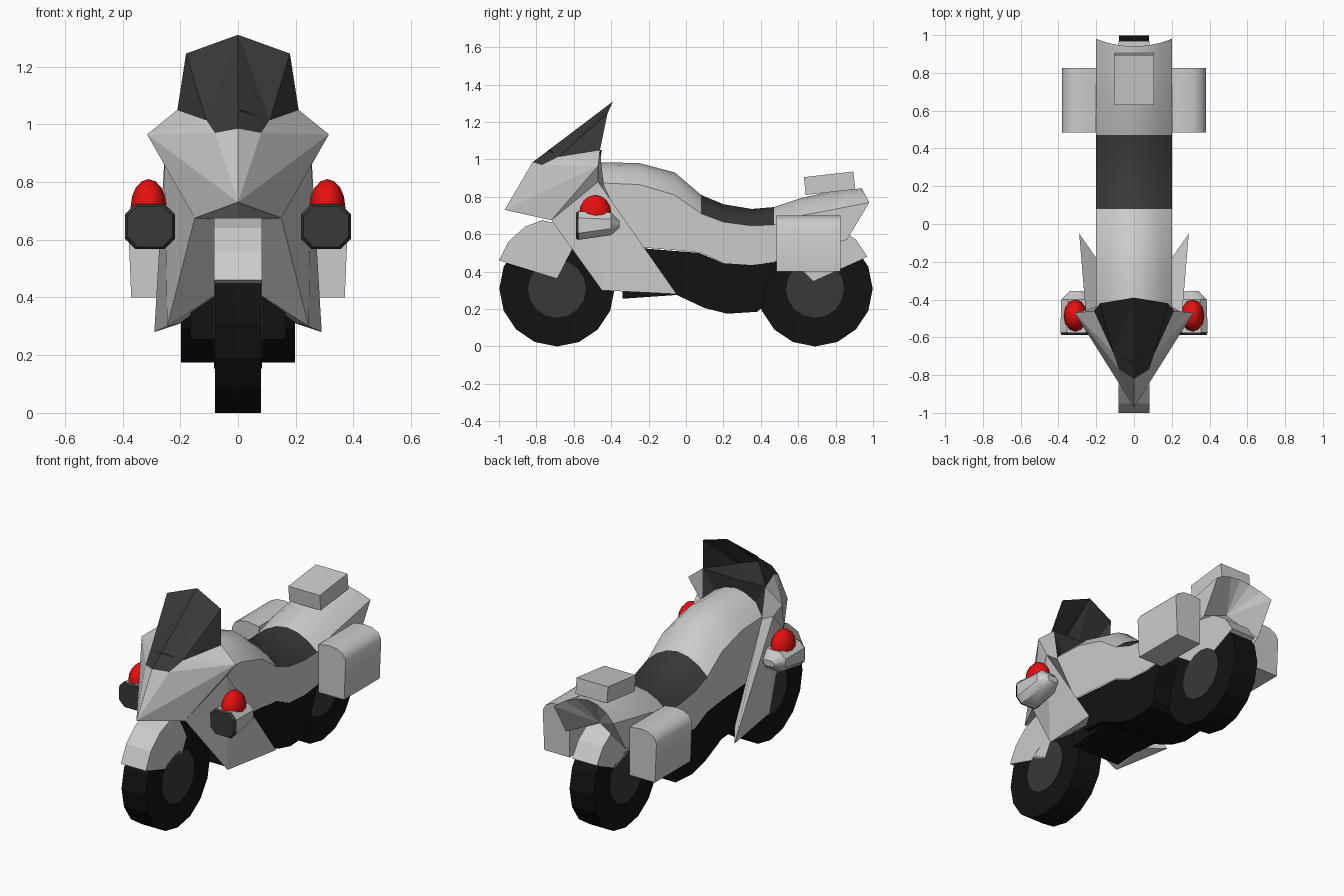
import bpy, bmesh, math
from mathutils import Matrix

if "Cube" in bpy.data.objects:
    bpy.data.objects.remove(bpy.data.objects["Cube"])


def material(name, v, rgb=None):
    m = bpy.data.materials.new(name)
    m.diffuse_color = (*(rgb or (v, v, v)), 1)
    m.use_nodes = True
    m.node_tree.nodes["Principled BSDF"].inputs["Base Color"].default_value = m.diffuse_color
    return m


RUBBER = material("rubber", 0.006)
DARK = material("dark_plastic", 0.04)
RED = material("red_lens", 0, (0.8, 0.005, 0.005))


def finish(name, bm, mat=None, smooth=None):
    bmesh.ops.remove_doubles(bm, verts=bm.verts, dist=0.0005)
    bmesh.ops.recalc_face_normals(bm, faces=bm.faces)
    me = bpy.data.meshes.new(name)
    bm.to_mesh(me)
    bm.free()
    ob = bpy.data.objects.new(name, me)
    bpy.context.collection.objects.link(ob)
    if mat:
        me.materials.append(mat)
    if smooth:
        bpy.ops.object.select_all(action='DESELECT')
        ob.select_set(True)
        bpy.context.view_layer.objects.active = ob
        bpy.ops.object.shade_smooth_by_angle(angle=math.radians(smooth))
    return ob


def panels(name, pts, faces, mat=None):
    """Mirrored shell: faces are strings of point letters for the +x half."""
    bm = bmesh.new()
    for f in faces:
        for s in (1, -1):
            co = [(s * pts[c][0], *pts[c][1:]) for c in f][::s]
            bm.faces.new([bm.verts.new(p) for p in co])
    return finish(name, bm, mat)


def extrude(name, profile, x0, x1, mat=None):
    """Side profile of (y, z) points extruded across x."""
    bm = bmesh.new()
    f = bm.faces.new([bm.verts.new((x0, y, z)) for y, z in profile])
    g = bmesh.ops.extrude_face_region(bm, geom=[f])["geom"]
    bmesh.ops.translate(bm, vec=(x1 - x0, 0, 0),
                        verts=[v for v in g if isinstance(v, bmesh.types.BMVert)])
    return finish(name, bm, mat)


def rings(name, loops, mat=None, smooth=None, closed=True):
    """Skin a list of equal-length point loops; cap the ends when closed."""
    bm = bmesh.new()
    vs = [[bm.verts.new(p) for p in l] for l in loops]
    n = len(loops[0])
    for a, b in zip(vs, vs[1:]):
        for i in range(n if closed else n - 1):
            j = (i + 1) % n
            bm.faces.new((a[i], a[j], b[j], b[i]))
    if closed:
        bm.faces.new(vs[0])
        bm.faces.new(vs[-1][::-1])
    return finish(name, bm, mat, smooth)


def cylinder(name, r, width, y, z, mat):
    bm = bmesh.new()
    bmesh.ops.create_cone(bm, cap_ends=True, segments=16, radius1=r, radius2=r, depth=width,
                          matrix=Matrix.Translation((0, y, z)) @ Matrix.Rotation(math.pi / 2, 4, 'Y'))
    return finish(name, bm, mat)


# Wheels
for label, y in (("front", -0.69), ("rear", 0.69)):
    cylinder(label + "_tyre", 0.308, 0.16, y, 0.308, RUBBER)
    cylinder(label + "_rim", 0.155, 0.166, y, 0.308, DARK)

# Mudguards
extrude("front_mudguard", [(-1, .46), (-.95, .56), (-.86, .64), (-.77, .675), (-.68, .655),
                           (-.61, .52), (-.69, .365)], -.083, .083)
extrude("rear_mudguard", [(.97, .48), (.91, .57), (.81, .64), (.69, .665), (.56, .63),
                          (.47, .52), (.6, .43), (.68, .35)], -.083, .083)

# Tank, seat, tail and side walls from stations (y, top, crease, low)
ST = [(-.47, .985, .875, .54), (-.25, .98, .865, .53), (-.06, .93, .81, .515),
      (.08, .81, .71, .50), (.2, .76, .665, .445), (.35, .735, .645, .435),
      (.47, .745, .65, .45), (.62, .795, .70, .50), (.78, .83, .73, .55), (.96, .845, .77, .57)]
ARCH = ((-.2, 0), (-.14, .52), (-.07, .88), (0, 1), (.07, .88), (.14, .52), (.2, 0))


def arch(i):
    y, t, c, _ = ST[i]
    flare = 1 if i == len(ST) - 1 else 0
    return [(x, y + flare * (.02 - .04 * k), c + (t - c) * k) for x, k in ARCH]


for name, a, b, mat in (("tank", 0, 3, None), ("seat", 3, 6, DARK), ("tail", 6, 9, None)):
    rings(name, [arch(i) for i in range(a, b + 1)], mat, 35, closed=False)
for side in (-1, 1):
    wall = []
    for i, (y, t, c, low) in enumerate(ST):
        end = i == len(ST) - 1
        wall.append([(side * .2, y + .02 * end, c), (side * .2, y - .1 * end, low)])
    rings("side_panel", wall, closed=False)

# Hollow tail end
bm = bmesh.new()
rim = [(-.2, .86, .57)] + arch(9) + [(.2, .86, .57)]
for p, q in zip(rim, rim[1:]):
    bm.faces.new([bm.verts.new(v) for v in (p, q, (0, .82, .66))])
finish("tail_end", bm)

# Engine block
extrude("engine", [(-.3, .53), (.07, .5), (.2, .445), (.35, .435), (.48, .45), (.42, .3),
                   (.41, .21), (.38, .185), (.22, .175), (.1, .205), (-.06, .28), (-.2, .29)],
        -.197, .197, RUBBER)
extrude("engine_front", [(-.34, .255), (-.34, .4), (-.3, .53), (-.05, .5), (-.05, .275)],
        -.165, .165, RUBBER)

# Fairing and windscreen share their seam points
P = dict(N=(0, -.97, .73), A=(0, -.82, .985), B=(.08, -.77, .97), C=(.11, -.68, 1.015),
         D=(.21, -.46, 1.05), E=(.315, -.47, .965), F=(.255, -.47, .88), G=(.29, -.05, .28),
         H=(.245, -.45, .30), I=(.15, -.72, .675), J=(.06, -.56, .67), K=(.06, -.36, .42),
         L=(.2, -.44, .86), R=(.2, -.18, .31), S=(.18, -.42, 1.245), T=(0, -.39, 1.31),
         U=(0, -.56, .67), V=(0, -.74, 1.05), W=(0, -.45, 1.05), X=(0, -.47, .985),
         Y=(.14, -.47, .935))
panels("fairing", P, ["NAB", "NBE", "BCE", "CDE", "NEI", "EFI", "IFH", "FGH", "NIJU",
                      "IHKJ", "DEFL", "FGRL", "GHR", "HKR"])
panels("windscreen", P, ["TAB", "TBC", "TCS", "CDS"], DARK)
panels("dashboard", P, ["VCDW", "WDYX", "DLY"], DARK)

for side in (-1, 1):
    # Mirror lamp housing: chamfered sections shrinking to the back
    def section(y, w, z0, z1, c):
        mid = side * .305
        return [(mid + x, y, z) for x, z in (
            (-w, z0 + c), (-w + c, z0), (w - c, z0), (w, z0 + c),
            (w, z1 - c), (w - c, z1), (c - w, z1), (-w, z1 - c))]
    rings("lamp_housing", [section(-.575, .085, .57, .722, .035), section(-.40, .08, .595, .715, .035),
                           section(-.355, .035, .635, .67, .012)], smooth=40)
    rings("lamp_face", [section(-.588, .078, .575, .716, .035), section(-.574, .086, .568, .724, .035)],
          DARK)
    # Red dome
    bm = bmesh.new()
    bmesh.ops.create_uvsphere(bm, u_segments=12, v_segments=8, radius=1,
                              matrix=Matrix.Translation((side * .31, -.485, .712))
                              @ Matrix.Diagonal((.062, .086, .098, 1)))
    finish("red_light", bm, RED, 50)
    # Saddlebag with rounded lid
    prof = [(.2, .40), (.37, .40), (.38, .64), (.36, .675), (.32, .695), (.27, .70), (.2, .69)]
    rings("saddlebag", [[(side * x, y, z) for x, z in prof] for y in (.485, .825)], smooth=35)

# Top case
extrude("top_case", [(.63, .905), (.895, .935), (.905, .84), (.64, .81)], -.105, .105)
